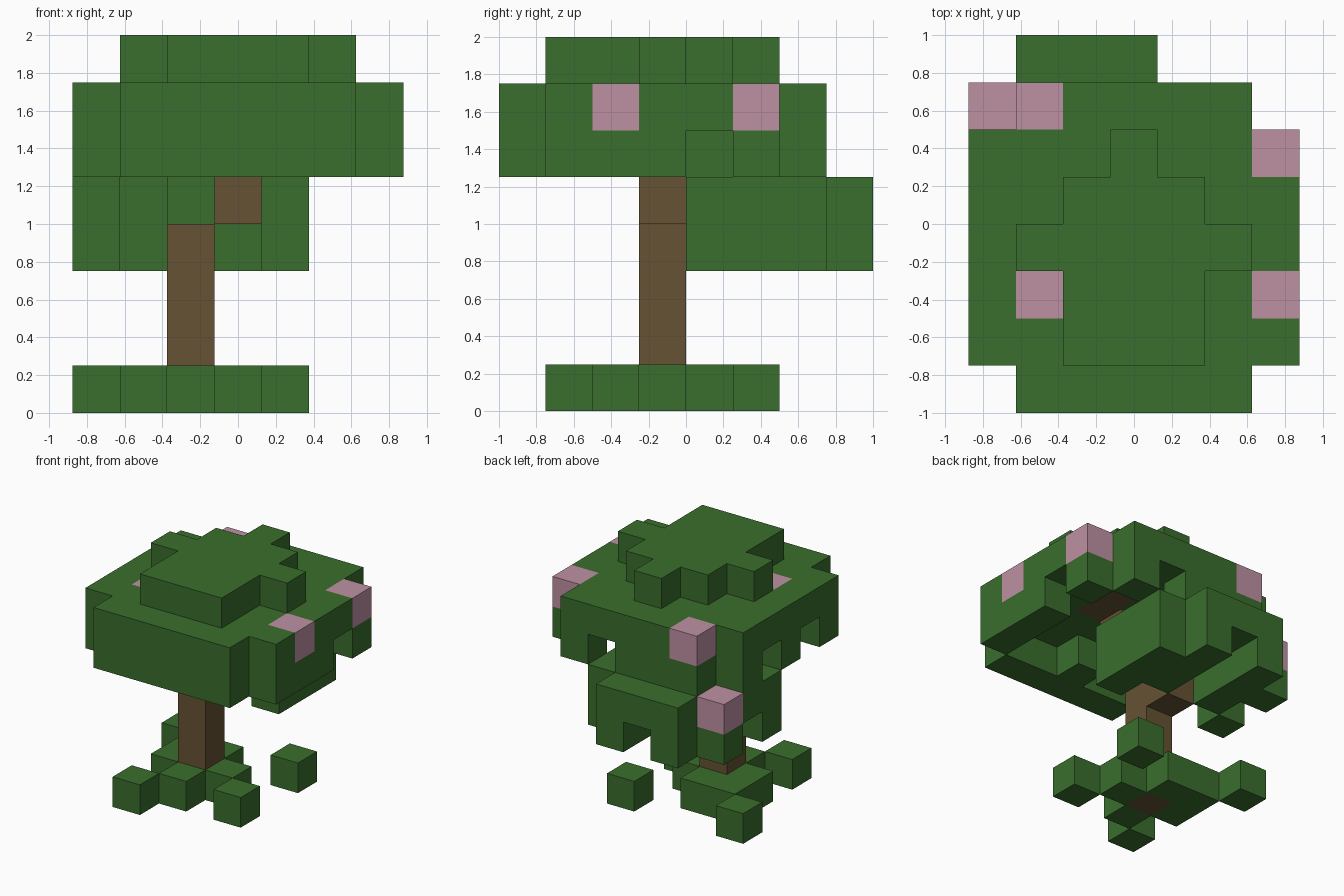
import bpy, bmesh
from mathutils import Vector

old = bpy.data.objects.get("Cube")
if old:
    bpy.data.objects.remove(old, do_unlink=True)

CELL = 0.25
ORIGIN = Vector((-0.875, -1.0, 0.0))
SIDES = [Vector(d) for d in ((1, 0, 0), (-1, 0, 0), (0, 1, 0),
                             (0, -1, 0), (0, 0, 1), (0, 0, -1))]


def make_material(name, rgb):
    mat = bpy.data.materials.new(name)
    mat.use_nodes = True
    mat.diffuse_color = (*rgb, 1)
    bsdf = mat.node_tree.nodes["Principled BSDF"]
    bsdf.inputs["Base Color"].default_value = (*rgb, 1)
    bsdf.inputs["Roughness"].default_value = 0.9
    return mat


# L = leaf, B = bark, P = petal
MATERIALS = {
    "L": make_material("leaf green", (0.042, 0.156, 0.026)),
    "B": make_material("bark brown", (0.133, 0.084, 0.034)),
    "P": make_material("petal pink", (0.515, 0.283, 0.366)),
}

EMPTY = "......."
TRUNK = [EMPTY, EMPTY, EMPTY, "..B...."]

# Floor plans from the ground up; each plan runs front to back, rows run along +x
LAYERS = [
    # bushes around the foot
    [EMPTY, ".L.....", "..L.L..", ".LBL...", ".LL....", "L...L.."],
    TRUNK,
    TRUNK,
    # rear foliage and branches
    [EMPTY, EMPTY, EMPTY, "..B....", "L.B.L..", ".L.LL..", "LL.LL..", ".L.L..."],
    [EMPTY, EMPTY, EMPTY, "...B...", "L.L.L..", "LLBLL..", "PLLLL..", ".LLL..."],
    # hollow underside of the crown
    [".LLLLL.", "L..L..L", "......L", "L..B..L", ".L.....", "L.L...L", ".LLL.L."],
    # crown
    [".LLLLL.", "LLLLLLL", "LPLLLLP", "LLLLBLL", "LLLLBLL", "LLLLLLP", ".PLLLL."],
    # cap
    [EMPTY, "..LLL..", "..LLL..", ".LLLLL.", "..LLL..", "...L..."],
]

cells = {(i, j, k): kind
         for k, plan in enumerate(LAYERS)
         for j, row in enumerate(plan)
         for i, kind in enumerate(row) if kind != "."}


def build_part(name, kind, low, high):
    """Outer skin of all blocks of one kind between two layers."""
    bm = bmesh.new()
    for cell, cell_kind in cells.items():
        if cell_kind != kind or not low <= cell[2] <= high:
            continue
        center = Vector(cell) + Vector((0.5, 0.5, 0.5))
        for n in SIDES:
            if tuple(int(c) for c in Vector(cell) + n) in cells:
                continue
            a = Vector((n.y, n.z, n.x)) * 0.5
            b = n.cross(a)
            mid = center + n * 0.5
            corners = (mid - a - b, mid + a - b, mid + a + b, mid - a + b)
            bm.faces.new([bm.verts.new(ORIGIN + c * CELL) for c in corners])
    bmesh.ops.remove_doubles(bm, verts=bm.verts[:], dist=0.001)
    # join coplanar squares into clean flat faces
    bmesh.ops.dissolve_limit(bm, angle_limit=0.01, verts=bm.verts[:], edges=bm.edges[:])
    mesh = bpy.data.meshes.new(name)
    bm.to_mesh(mesh)
    bm.free()
    mesh.materials.append(MATERIALS[kind])
    obj = bpy.data.objects.new(name, mesh)
    bpy.context.collection.objects.link(obj)


TOP = len(LAYERS) - 1
build_part("ground_bushes", "L", 0, 0)
build_part("trunk_and_branches", "B", 0, TOP)
build_part("rear_foliage", "L", 3, 4)
build_part("crown", "L", 5, TOP)
build_part("blossoms", "P", 0, TOP)
